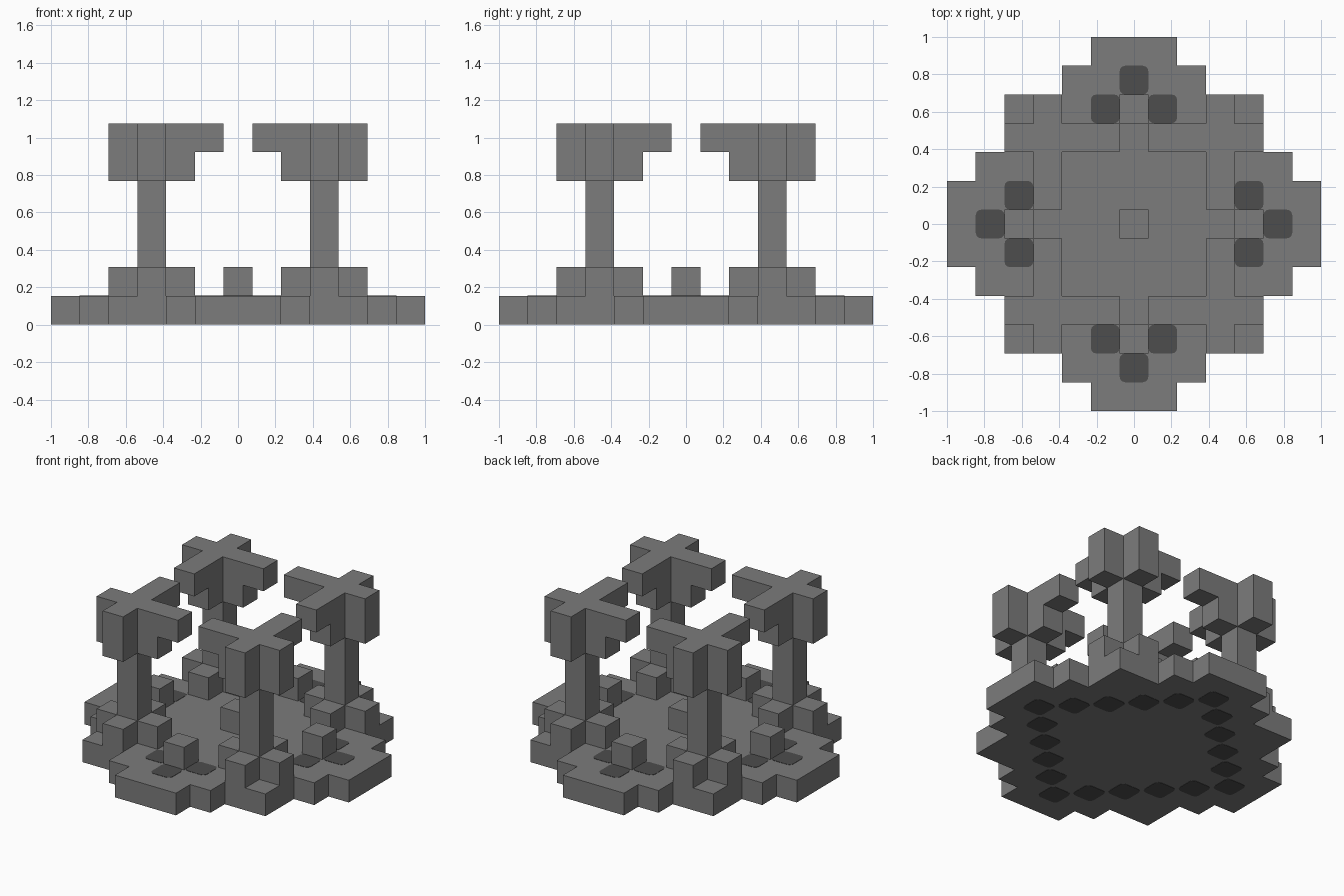
import bpy, bmesh
from mathutils import Vector

old = bpy.data.objects.get("Cube")
if old:
    bpy.data.objects.remove(old, do_unlink=True)

U = 2 / 13      # size of one block
LIFT = 0.002    # how far the inlays stand proud


def material(name, value):
    m = bpy.data.materials.new(name)
    m.use_nodes = True
    colour = (value, value, value, 1)
    m.diffuse_color = colour
    bsdf = next(n for n in m.node_tree.nodes if n.type == 'BSDF_PRINCIPLED')
    bsdf.inputs["Base Color"].default_value = colour
    return m


stone = material("mid grey stone", 0.2)
dark = material("dark grey inlay", 0.075)


def finish(name, bm, mat):
    bmesh.ops.recalc_face_normals(bm, faces=bm.faces)
    mesh = bpy.data.meshes.new(name)
    bm.to_mesh(mesh)
    bm.free()
    mesh.materials.append(mat)
    ob = bpy.data.objects.new(name, mesh)
    bpy.context.collection.objects.link(ob)
    return ob


def blocks(name, cells):
    """Outer skin of a set of unit blocks, merged into large flat faces."""
    cells = set(cells)
    bm = bmesh.new()
    for cell in cells:
        centre = Vector(cell) + Vector((0, 0, 0.5))
        for axis in range(3):
            for sign in (-1, 1):
                n = Vector((0, 0, 0))
                n[axis] = sign
                if tuple(int(c + d) for c, d in zip(cell, n)) in cells:
                    continue
                s = Vector((0, 0, 0))
                s[(axis + 1) % 3] = 0.5
                t = n.cross(s)
                mid = centre + n / 2
                bm.faces.new([bm.verts.new((mid + k) * U)
                              for k in (s + t, t - s, -s - t, s - t)])
    bmesh.ops.remove_doubles(bm, verts=bm.verts, dist=0.001)
    bmesh.ops.dissolve_limit(bm, angle_limit=0.01, verts=bm.verts, edges=bm.edges)
    return finish(name, bm, stone)


def plus(z):
    return [(3, 3, z), (2, 3, z), (4, 3, z), (3, 2, z), (3, 4, z)]


def four_corners(ob):
    mod = ob.modifiers.new("Mirror", 'MIRROR')
    mod.use_axis = (True, True, False)
    mod.use_mirror_merge = False


# Stepped round floor
reach = [6, 6, 5, 4, 4, 2, 1]
floor = blocks("floor", [(x, y, 0) for y in range(-6, 7)
                         for x in range(-reach[abs(y)], reach[abs(y)] + 1)])
for v in floor.data.vertices:
    v.co.z = max(v.co.z, LIFT)

# Corner pillars: footing, shaft and branching top
four_corners(blocks("pillar_footing", plus(1)))
four_corners(blocks("pillar_shaft", [(3, 3, z) for z in range(2, 5)]))
four_corners(blocks("pillar_top", plus(5) + plus(6) + [(1, 3, 6), (3, 1, 6)]))

# Single blocks on the floor
for name, x, y in (("centre", 0, 0), ("left", 4, 0), ("right", -4, 0),
                   ("front", 0, -4), ("back", 0, 4)):
    blocks(name + "_block", [(x, y, 1)])

# Ring of dark rounded inlays on both sides of the floor
ring = [(x, y) for x in range(-5, 6) for y in range(-5, 6) if abs(x) + abs(y) == 5]


def inlays(name, cells, z):
    bm = bmesh.new()
    for x, y in cells:
        made = bmesh.ops.create_cube(bm, size=1)["verts"]
        for v in made:
            v.co = Vector(((x + v.co.x) * U, (y + v.co.y) * U, z + v.co.z * 2 * LIFT))
        upright = {e for v in made for e in v.link_edges
                   if abs(e.verts[0].co.z - e.verts[1].co.z) > LIFT}
        bmesh.ops.bevel(bm, geom=list(upright), offset=0.03, segments=3,
                        profile=0.5, affect='EDGES')
    finish(name, bm, dark)


inlays("floor_inlays", [c for c in ring if abs(c[0]) not in (2, 3)], U)
inlays("underside_inlays", ring, LIFT)
